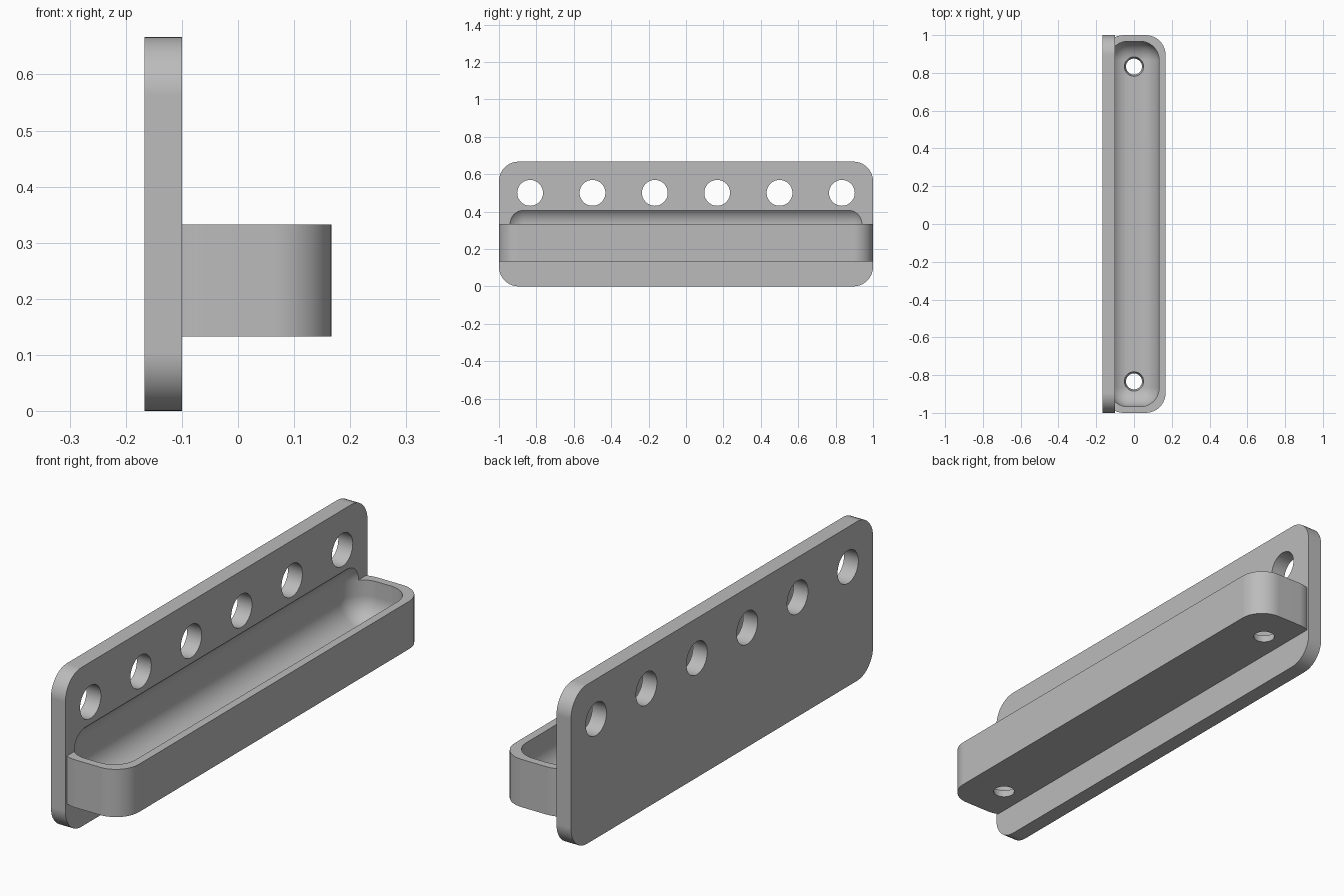
import bpy, bmesh, math
from mathutils import Matrix

default_cube = bpy.data.objects.get("Cube")
if default_cube:
    bpy.data.objects.remove(default_cube, do_unlink=True)

grey = bpy.data.materials.new("plain grey")
grey.use_nodes = True
COLOUR = (0.5, 0.5, 0.5, 1)
grey.diffuse_color = COLOUR
grey.node_tree.nodes["Principled BSDF"].inputs["Base Color"].default_value = COLOUR


def make_object(name, bm):
    mesh = bpy.data.meshes.new(name)
    bmesh.ops.recalc_face_normals(bm, faces=bm.faces)
    bm.to_mesh(mesh)
    bm.free()
    obj = bpy.data.objects.new(name, mesh)
    bpy.context.collection.objects.link(obj)
    mesh.materials.append(grey)
    return obj


def rounded_box(name, low, high, radius, axis=None, segments=10):
    """Box with edges along one axis rounded, or all edges if axis is None."""
    bm = bmesh.new()
    bmesh.ops.create_cube(bm, size=1)
    for v in bm.verts:
        for i in range(3):
            v.co[i] = high[i] if v.co[i] > 0 else low[i]
    edges = [e for e in bm.edges if axis is None
             or abs(e.verts[0].co[axis] - e.verts[1].co[axis]) > 0.001]
    bmesh.ops.bevel(bm, geom=edges, offset=radius, segments=segments,
                    profile=0.5, affect='EDGES', clamp_overlap=False)
    return make_object(name, bm)


def hole_cutter(name, bottom, top, depth, centre, turn=0):
    bm = bmesh.new()
    bmesh.ops.create_cone(bm, cap_ends=True, segments=48, radius1=bottom,
                          radius2=top, depth=depth,
                          matrix=Matrix.Translation(centre) @ Matrix.Rotation(turn, 4, 'Y'))
    return make_object(name, bm)


def combine(target, other, operation):
    mod = target.modifiers.new(operation.lower(), 'BOOLEAN')
    mod.operation, mod.solver, mod.object = operation, 'EXACT', other
    bpy.context.view_layer.objects.active = target
    bpy.ops.object.modifier_apply(modifier=mod.name)
    bpy.data.objects.remove(other, do_unlink=True)


# Upright wall plate joined to the shelf tray
rack = rounded_box("wall_plate_with_tray", (-0.167, -1, 0), (-0.1, 1, 0.667), 0.105, axis=0)
tray = rounded_box("tray", (-0.16, -1, 0.133), (0.167, 1, 0.333), 0.105, axis=2)
combine(rack, tray, 'UNION')

# Scooped tray hollow, which also bites shallowly into the plate
hollow = rounded_box("tray_hollow", (-0.133, -0.967, 0.167), (0.133, 0.967, 0.433), 0.1)
combine(rack, hollow, 'DIFFERENCE')

# Row of six holes through the plate
for i in range(6):
    hole = hole_cutter("plate_hole", 0.069, 0.069, 0.3,
                       (-0.133, (i - 2.5) / 3, 0.5), math.pi / 2)
    combine(rack, hole, 'DIFFERENCE')

# Tapered drain holes in the tray floor
for side in (-1, 1):
    drain = hole_cutter("drain_hole", 0.038, 0.058, 0.08, (0, side * 0.833, 0.155))
    combine(rack, drain, 'DIFFERENCE')

# Smooth fillets with crisp rims
bpy.ops.object.select_all(action='DESELECT')
rack.select_set(True)
bpy.context.view_layer.objects.active = rack
bpy.ops.object.shade_smooth_by_angle(angle=math.radians(30))
weighted = rack.modifiers.new("weighted normals", 'WEIGHTED_NORMAL')
weighted.keep_sharp = True
